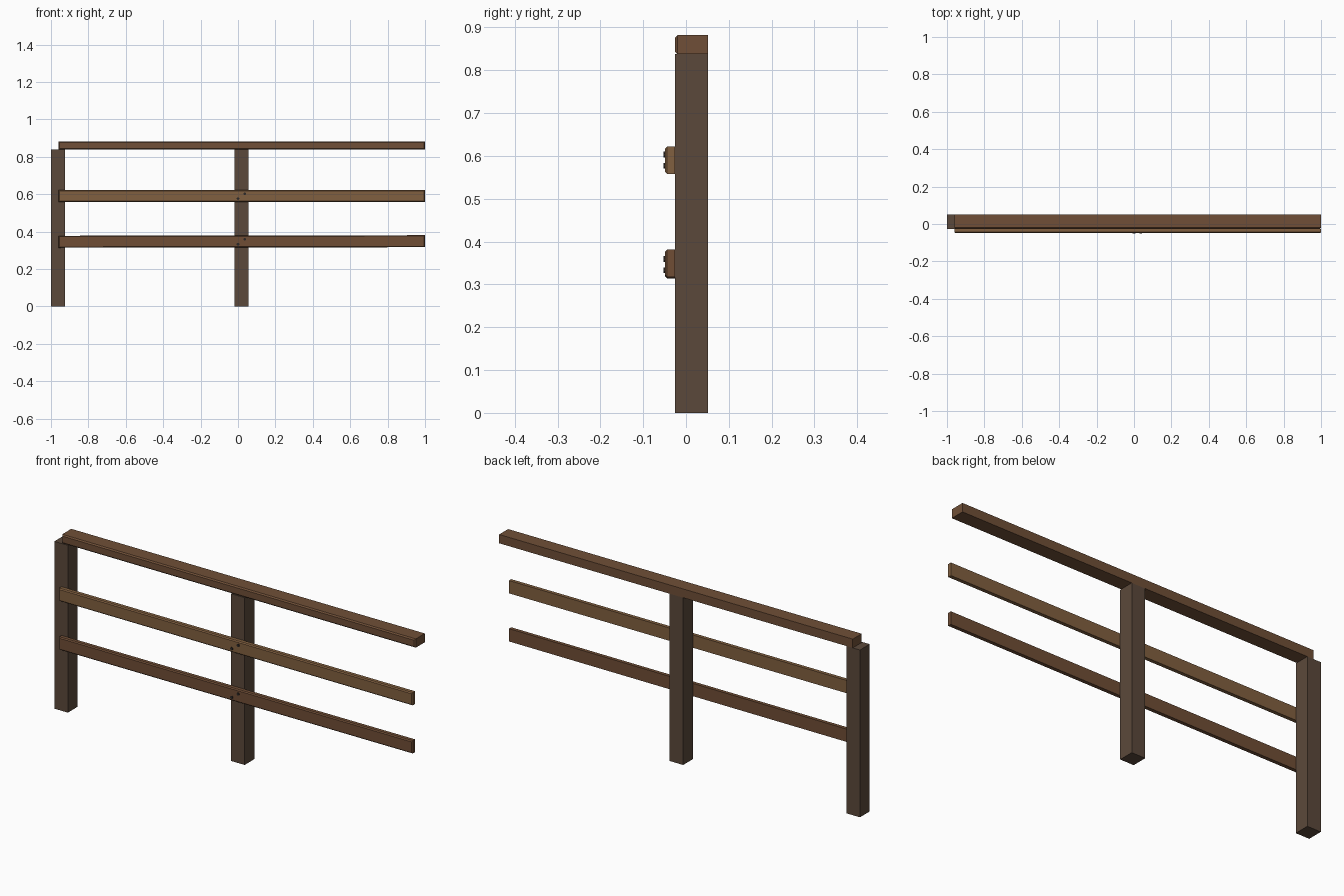
import bpy, bmesh, math
from mathutils import Matrix

if "Cube" in bpy.data.objects:
    bpy.data.objects.remove(bpy.data.objects["Cube"])


def material(name, rgb):
    m = bpy.data.materials.new(name)
    m.diffuse_color = (*rgb, 1)
    m.use_nodes = True
    m.node_tree.nodes["Principled BSDF"].inputs["Base Color"].default_value = m.diffuse_color
    return m


post_wood = material("dark_wood", (0.105, 0.066, 0.043))
top_wood = material("top_rail_wood", (0.16, 0.078, 0.038))
mid_wood = material("middle_rail_wood", (0.22, 0.115, 0.05))
low_wood = material("lower_rail_wood", (0.16, 0.075, 0.036))
iron = material("dark_iron", (0.025, 0.02, 0.018))


def finish(name, bm, mat):
    bmesh.ops.recalc_face_normals(bm, faces=bm.faces)
    me = bpy.data.meshes.new(name)
    bm.to_mesh(me)
    bm.free()
    me.materials.append(mat)
    ob = bpy.data.objects.new(name, me)
    bpy.context.collection.objects.link(ob)
    return ob


def box(name, x, y, z, mat, front_chamfer=0, skew=0):
    """Box from (min, max) ranges; optionally chamfers the rim of the front face."""
    bm = bmesh.new()
    bmesh.ops.create_cube(bm, size=1)
    for v in bm.verts:
        right = v.co.x > 0
        v.co = [r[0] if c < 0 else r[1] for r, c in zip((x, y, z), v.co)]
        if right:
            v.co.z += skew
    if front_chamfer:
        rim = [e for e in bm.edges if all(abs(v.co.y - y[0]) < 1e-5 for v in e.verts)]
        bmesh.ops.bevel(bm, geom=rim, offset=front_chamfer, segments=1,
                        affect='EDGES', profile=0.5)
    return finish(name, bm, mat)


# Square posts
for name, x in (("left_post", -1.0), ("middle_post", -0.02)):
    box(name, (x, x + 0.075), (-0.026, 0.051), (0, 0.838), post_wood)

# Handrail resting on the posts
box("top_rail", (-0.96, 1.0), (-0.026, 0.051), (0.838, 0.882), top_wood, 0.006)

# Side rails fixed to the front of the posts
box("middle_rail", (-0.96, 1.0), (-0.049, -0.026), (0.558, 0.622), mid_wood, 0.005)
box("lower_rail", (-0.96, 1.0), (-0.049, -0.026), (0.314, 0.378), low_wood, 0.005, 0.003)

# Pairs of bolts on the middle post
for rail, z in (("middle", 0.577), ("lower", 0.333)):
    for i, (dx, dz) in enumerate(((0, 0), (0.036, 0.026))):
        bm = bmesh.new()
        bmesh.ops.create_cone(bm, cap_ends=True, segments=8, radius1=0.0075,
                              radius2=0.0075, depth=0.008,
                              matrix=Matrix.Translation((dx, -0.048, z + dz))
                              @ Matrix.Rotation(math.pi / 2, 4, 'X')
                              @ Matrix.Rotation(math.pi / 8, 4, 'Z'))
        finish(f"{rail}_rail_bolt_{i + 1}", bm, iron)
